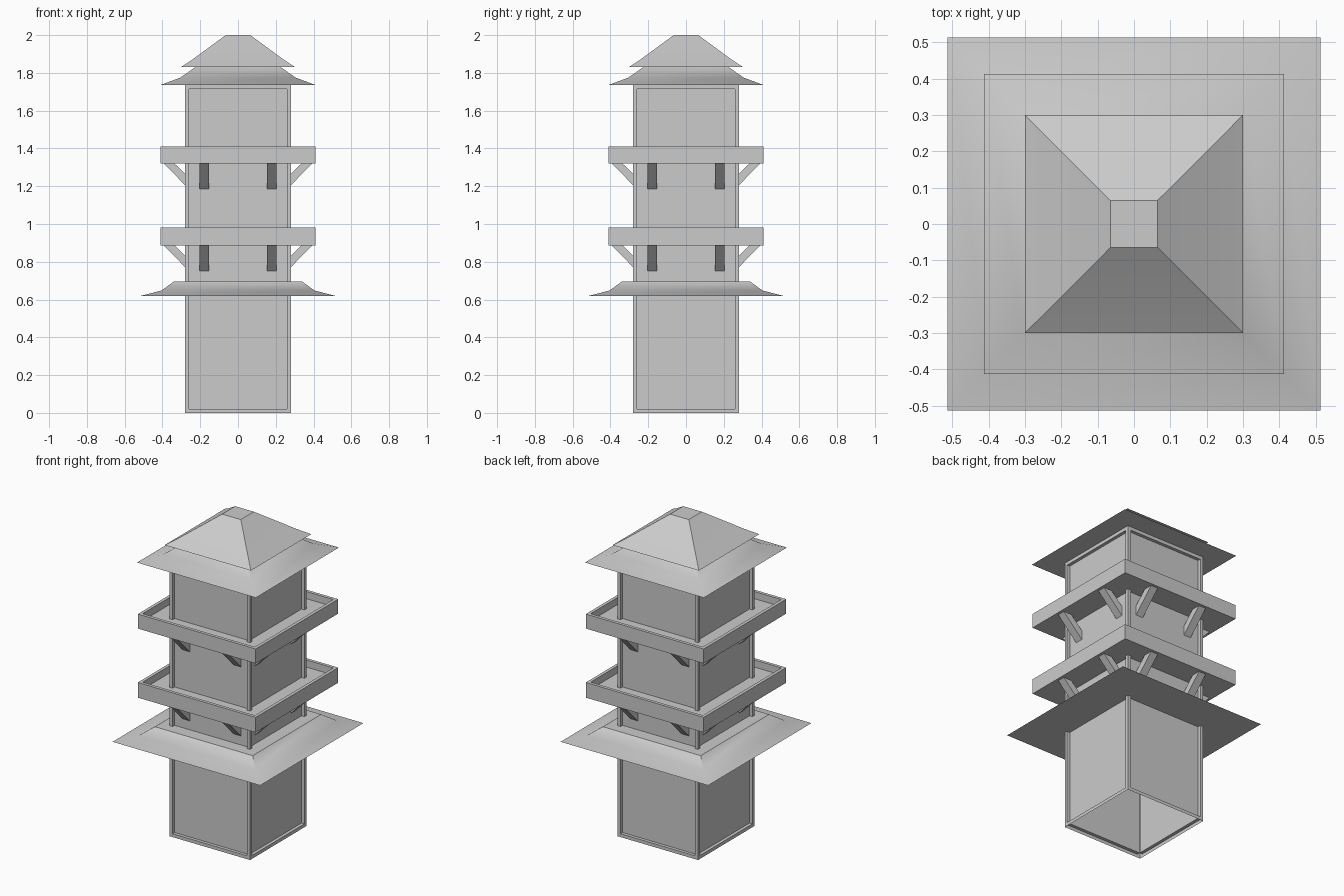
import bpy, bmesh
from math import radians, pi
from mathutils import Matrix

if "Cube" in bpy.data.objects:
    bpy.data.objects.remove(bpy.data.objects["Cube"])


def finish(bm, name, smooth=False):
    bmesh.ops.recalc_face_normals(bm, faces=bm.faces)
    me = bpy.data.meshes.new(name)
    bm.to_mesh(me)
    bm.free()
    ob = bpy.data.objects.new(name, me)
    bpy.context.collection.objects.link(ob)
    if smooth:
        bpy.ops.object.select_all(action='DESELECT')
        ob.select_set(True)
        bpy.context.view_layer.objects.active = ob
        bpy.ops.object.shade_smooth_by_angle(angle=radians(30))
    return ob


def square_loft(name, profile, smooth=False, caps=True):
    """Stack square rings given as (half width, height)."""
    bm = bmesh.new()
    rings = [[bm.verts.new((sx * r, sy * r, z))
              for sx, sy in ((-1, -1), (1, -1), (1, 1), (-1, 1))]
             for r, z in profile]
    for a, b in zip(rings, rings[1:]):
        for i in range(4):
            j = (i + 1) % 4
            bm.faces.new((a[i], a[j], b[j], b[i]))
    if caps:
        bm.faces.new(rings[0][::-1])
        bm.faces.new(rings[-1])
    return finish(bm, name, smooth)


# Tower walls: open shaft with a recessed panel on each side
walls = square_loft("tower_walls", [(0.28, 0), (0.28, 1.735)], caps=False)
bm = bmesh.new()
bm.from_mesh(walls.data)
bmesh.ops.inset_individual(bm, faces=bm.faces[:], thickness=0.03, depth=0)
panels = [f for f in bm.faces if all(0.01 < v.co.z < 1.72 for v in f.verts)]
bmesh.ops.inset_individual(bm, faces=panels, thickness=0, depth=-0.02)
bm.to_mesh(walls.data)
bm.free()

# Flared roofs, flat underneath
square_loft("lower_roof", [(0.513, 0.62), (0.405, 0.648), (0.34, 0.695)], True)
square_loft("upper_roof_skirt", [(0.413, 1.735), (0.305, 1.775), (0.22, 1.835)], True)
square_loft("upper_roof_cap", [(0.30, 1.832), (0.245, 1.868), (0.065, 2.0)], True)


def struts(name, base):
    """Two diagonal struts per side, tucked under a balcony floor."""
    bm = bmesh.new()
    side = [(-0.25, -0.145), (-0.395, 0.002), (-0.338, 0.002), (-0.25, -0.085)]
    for k in range(4):
        rot = Matrix.Rotation(k * pi / 2, 3, 'Z')
        for cx in (-0.178, 0.178):
            vs = [bm.verts.new((cx - 0.025, y, base + z)) for y, z in side]
            face = bm.faces.new(vs)
            ext = bmesh.ops.extrude_face_region(bm, geom=[face])
            new = [g for g in ext['geom'] if isinstance(g, bmesh.types.BMVert)]
            bmesh.ops.translate(bm, verts=new, vec=(0.05, 0, 0))
            bmesh.ops.rotate(bm, verts=vs + new, cent=(0, 0, 0), matrix=rot)
    finish(bm, name)


# Balconies: shallow trays with a rim, held by struts
for label, z0, z1 in (("lower", 0.886, 0.981), ("upper", 1.32, 1.411)):
    square_loft(label + "_balcony",
                [(0.41, z0), (0.41, z1), (0.39, z1), (0.39, z1 - 0.045)])
    struts(label + "_balcony_struts", z0)
